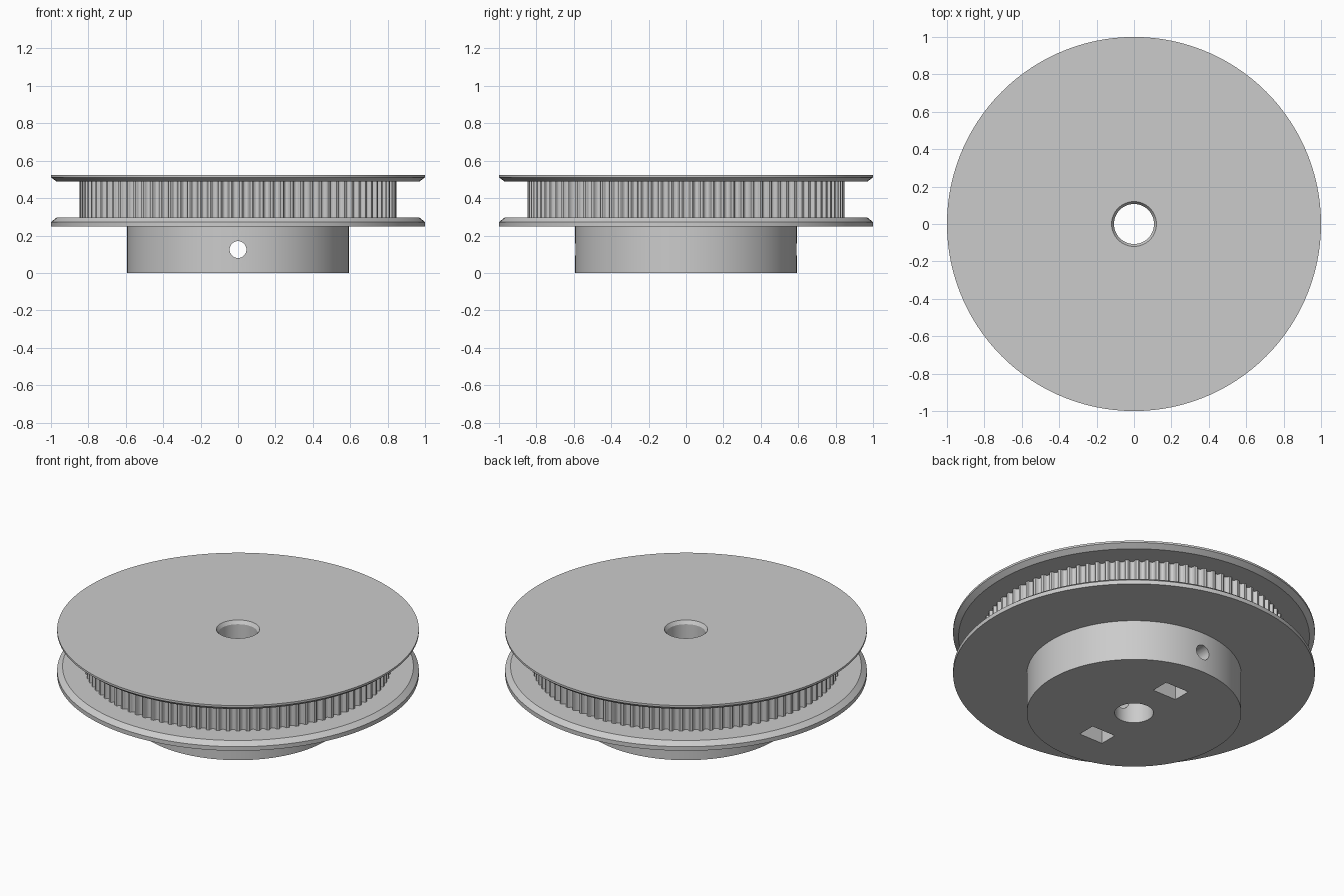
import bpy, bmesh, math
from mathutils import Matrix

cube = bpy.data.objects.get("Cube")
if cube:
    bpy.data.objects.remove(cube, do_unlink=True)

grey = bpy.data.materials.new("plain grey")
grey.use_nodes = True
colour = (0.6, 0.6, 0.6, 1)
grey.diffuse_color = colour
grey.node_tree.nodes["Principled BSDF"].inputs["Base Color"].default_value = colour

BORE = 0.107
HUB_R, HUB_TOP = 0.593, 0.247
BELT_LOW, BELT_HIGH = 0.296, 0.488
TOP = 0.523
TEETH, TOOTH_R = 95, 0.848
SEGMENTS = 120


def finish(bm, name):
    bmesh.ops.recalc_face_normals(bm, faces=bm.faces)
    mesh = bpy.data.meshes.new(name)
    bm.to_mesh(mesh)
    bm.free()
    mesh.materials.append(grey)
    obj = bpy.data.objects.new(name, mesh)
    bpy.context.collection.objects.link(obj)
    return obj


def smooth(obj):
    bpy.ops.object.select_all(action='DESELECT')
    obj.select_set(True)
    bpy.context.view_layer.objects.active = obj
    bpy.ops.object.shade_smooth_by_angle(angle=math.radians(20))


def ring(name, profile):
    """Turn a closed (radius, height) profile around the z axis."""
    bm = bmesh.new()
    loops = []
    for i in range(SEGMENTS):
        a = math.tau * i / SEGMENTS
        loops.append([bm.verts.new((r * math.cos(a), r * math.sin(a), z)) for r, z in profile])
    n = len(profile)
    for i in range(SEGMENTS):
        a, b = loops[i], loops[(i + 1) % SEGMENTS]
        for j in range(n):
            k = (j + 1) % n
            bm.faces.new((a[j], b[j], b[k], a[k]))
    return finish(bm, name)


def cut(obj, cutter):
    cutter.hide_render = True
    mod = obj.modifiers.new("cut", 'BOOLEAN')
    mod.operation, mod.solver, mod.object = 'DIFFERENCE', 'EXACT', cutter
    bpy.context.view_layer.objects.active = obj
    bpy.ops.object.modifier_apply(modifier=mod.name)
    bpy.data.objects.remove(cutter, do_unlink=True)


# Hub with a cross hole for the set screws
hub = ring("hub", [(BORE, 0), (HUB_R, 0), (HUB_R, HUB_TOP), (BORE, HUB_TOP)])
bm = bmesh.new()
bmesh.ops.create_cone(bm, cap_ends=True, segments=32, radius1=0.045, radius2=0.045, depth=2,
                      matrix=Matrix.Translation((0, 0, 0.125)) @ Matrix.Rotation(math.pi / 2, 4, 'X'))
cut(hub, finish(bm, "screw_cutter"))

# Nut pockets with pointed roofs, open at the bottom
for y in (-0.316, 0.316):
    bm = bmesh.new()
    outline = [(-0.08, -0.05), (0.08, -0.05), (0.08, 0.171), (0, 0.217), (-0.08, 0.171)]
    face = bm.faces.new([bm.verts.new((x, y - 0.055, z)) for x, z in outline])
    side = bmesh.ops.extrude_face_region(bm, geom=[face])
    bmesh.ops.translate(bm, vec=(0, 0.11, 0),
                        verts=[v for v in side["geom"] if isinstance(v, bmesh.types.BMVert)])
    cut(hub, finish(bm, "nut_cutter"))
smooth(hub)

# Flanges, bevelled towards the belt
smooth(ring("lower_flange", [(BORE, HUB_TOP), (1, HUB_TOP), (1, 0.272),
                             (0.97, BELT_LOW), (BORE, BELT_LOW)]))
smooth(ring("upper_flange", [(BORE, BELT_HIGH), (0.97, BELT_HIGH), (1, 0.511), (1, TOP),
                             (0.12, TOP), (BORE, TOP - 0.02)]))

# Toothed belt ring: rounded grooves, as (share of pitch, depth)
half = [(0.374, 0), (0.31, 0.003), (0.285, 0.008), (0.25, 0.0125), (0.18, 0.018), (0.1, 0.0205)]
groove = [(-p, d) for p, d in half] + [(0, 0.0215)] + half[::-1]
bm = bmesh.new()
columns = []
for t in range(TEETH):
    for p, d in groove:
        a = math.tau * (t + p) / TEETH
        c, s = math.cos(a), math.sin(a)
        columns.append([bm.verts.new((r * c, r * s, z)) for r, z in
                        ((TOOTH_R - d, BELT_LOW), (TOOTH_R - d, BELT_HIGH))])
for i, (low, high) in enumerate(columns):
    next_low, next_high = columns[(i + 1) % len(columns)]
    bm.faces.new((low, next_low, next_high, high))
smooth(finish(bm, "belt_teeth"))

# Bore wall through the belt section
bm = bmesh.new()
bmesh.ops.create_cone(bm, cap_ends=False, segments=SEGMENTS, radius1=BORE, radius2=BORE,
                      depth=BELT_HIGH - BELT_LOW,
                      matrix=Matrix.Translation((0, 0, (BELT_LOW + BELT_HIGH) / 2)))
bore = finish(bm, "bore_wall")
bore.data.flip_normals()
smooth(bore)
